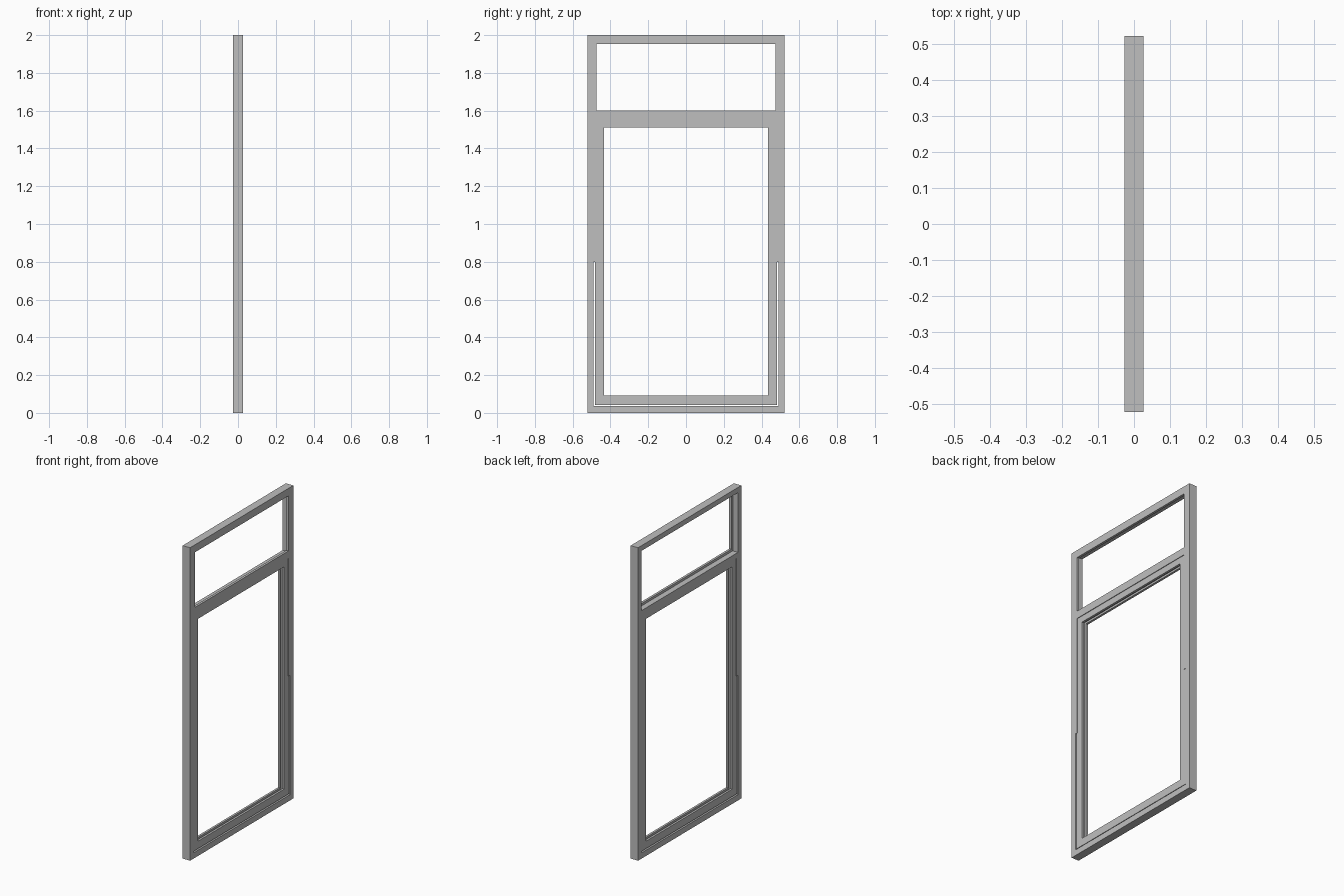
import bpy
import bmesh

cube = bpy.data.objects.get("Cube")
if cube:
    bpy.data.objects.remove(cube, do_unlink=True)

grey = bpy.data.materials.new("light_grey")
grey.use_nodes = True
colour = (0.52, 0.52, 0.52, 1)
grey.diffuse_color = colour
grey.node_tree.nodes["Principled BSDF"].inputs["Base Color"].default_value = colour

HALF_W = 0.521    # half width along y
HALF_T = 0.026    # half thickness along x
LEAF_T = 0.022    # leaf sits slightly behind both frame faces
TRANSOM = 1.552   # underside of the transom
MEMBER = 0.048    # face width of the frame members


def finish(name, bm):
    bmesh.ops.recalc_face_normals(bm, faces=bm.faces)
    mesh = bpy.data.meshes.new(name)
    bm.to_mesh(mesh)
    bm.free()
    mesh.materials.append(grey)
    obj = bpy.data.objects.new(name, mesh)
    bpy.context.collection.objects.link(obj)
    return obj


def mitred_ring(name, half_w, z0, z1, profile):
    """Sweep a closed (inset, x) profile round a rectangle."""
    bm = bmesh.new()
    rings = []
    for sy, z, sz in ((-1, z0, 1), (1, z0, 1), (1, z1, -1), (-1, z1, -1)):
        rings.append([bm.verts.new((x, sy * (half_w - d), z + sz * d))
                      for d, x in profile])
    n = len(profile)
    for i in range(4):
        a, b = rings[i], rings[(i + 1) % 4]
        for j in range(n):
            k = (j + 1) % n
            bm.faces.new((a[j], a[k], b[k], b[j]))
    return finish(name, bm)


# Upper light: the rebate for the pane opens towards -x
rebate = MEMBER - 0.015
lip = HALF_T - 0.015
mitred_ring("upper_light_frame", HALF_W, TRANSOM, 2.0, [
    (0, -HALF_T), (rebate, -HALF_T), (rebate, lip),
    (MEMBER, lip), (MEMBER, HALF_T), (0, HALF_T)])

# Door leaf: a glazing channel runs round the middle of its opening
groove = 0.008
mitred_ring("door_leaf", 0.483, 0.043, 1.56, [
    (0, -LEAF_T), (MEMBER, -LEAF_T), (MEMBER, -groove),
    (MEMBER - 0.012, -groove), (MEMBER - 0.012, groove),
    (MEMBER, groove), (MEMBER, LEAF_T), (0, LEAF_T)])

# Jambs and sill: lower part leaves a narrow clearance around the leaf
side = [(HALF_W, 0), (HALF_W, TRANSOM), (0.473, TRANSOM),
        (0.473, 0.8), (0.489, 0.8), (0.489, 0.037)]
outline = side + [(-y, z) for y, z in reversed(side)]
bm = bmesh.new()
face = bm.faces.new([bm.verts.new((-HALF_T, y, z)) for y, z in outline])
moved = bmesh.ops.extrude_face_region(bm, geom=[face])["geom"]
bmesh.ops.translate(bm, vec=(2 * HALF_T, 0, 0),
                    verts=[v for v in moved if isinstance(v, bmesh.types.BMVert)])
finish("door_frame", bm)
